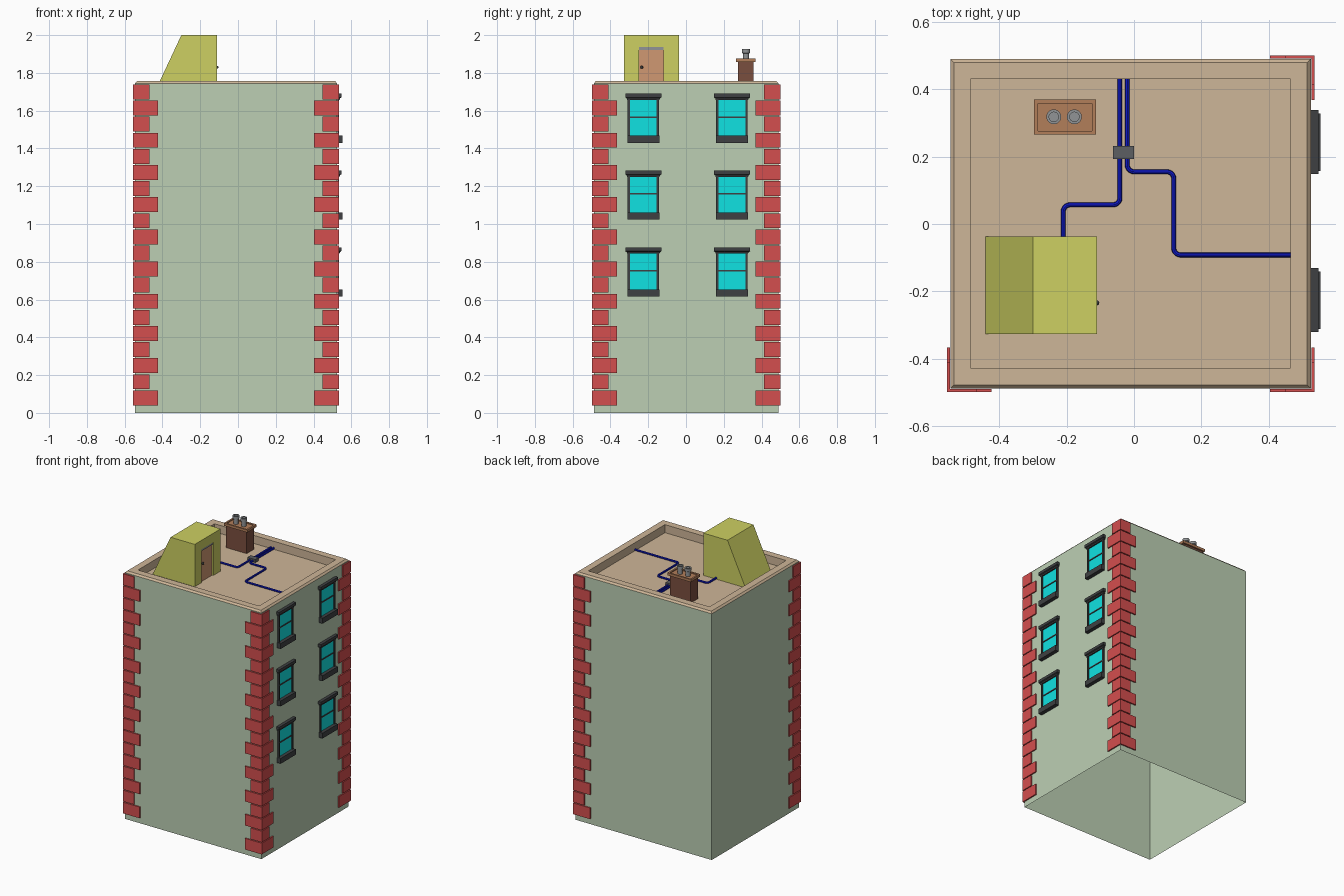
import bpy, bmesh, math
from mathutils import Vector

if "Cube" in bpy.data.objects:
    bpy.data.objects.remove(bpy.data.objects["Cube"])


def lin(c):
    c /= 255
    return c / 12.92 if c <= 0.04045 else ((c + 0.055) / 1.055) ** 2.4


def mat(name, r, g, b):
    m = bpy.data.materials.new(name)
    m.diffuse_color = (lin(r), lin(g), lin(b), 1)
    m.use_nodes = True
    m.node_tree.nodes["Principled BSDF"].inputs["Base Color"].default_value = m.diffuse_color
    return m


PLASTER = mat("plaster", 188, 207, 180)
BRICK = mat("red_brick", 212, 78, 78)
TAN = mat("tan_roof", 206, 182, 152)
DARK = mat("dark_frame", 62, 64, 66)
GLASS = mat("glass", 16, 226, 226)
YELLOW = mat("yellow_hut", 205, 208, 98)
DOOR = mat("door", 208, 152, 114)
GREY = mat("metal", 145, 148, 150)
BOX = mat("bracket_grey", 92, 94, 98)
STACK = mat("chimney_brown", 122, 78, 62)
CAP = mat("chimney_cap", 178, 126, 90)
BLUE = mat("blue_pipe", 16, 26, 205)


def finish(bm, name, m):
    bmesh.ops.recalc_face_normals(bm, faces=bm.faces)
    me = bpy.data.meshes.new(name)
    bm.to_mesh(me)
    bm.free()
    ob = bpy.data.objects.new(name, me)
    bpy.context.collection.objects.link(ob)
    me.materials.append(m)
    return ob


def rect(x0, x1, y0, y1, z):
    return [(x0, y0, z), (x1, y0, z), (x1, y1, z), (x0, y1, z)]


def loft(name, m, rings, bottom=True, top=True):
    """Skin a stack of equal-sized closed rings."""
    bm = bmesh.new()
    vs = [[bm.verts.new(p) for p in r] for r in rings]
    n = len(vs[0])
    for a, b in zip(vs, vs[1:]):
        for i in range(n):
            j = (i + 1) % n
            bm.faces.new((a[i], a[j], b[j], b[i]))
    if bottom:
        bm.faces.new(vs[0][::-1])
    if top:
        bm.faces.new(vs[-1])
    return finish(bm, name, m)


def box(name, m, x0, x1, y0, y1, z0, z1):
    return loft(name, m, [rect(x0, x1, y0, y1, z0), rect(x0, x1, y0, y1, z1)])


def smooth(ob):
    bpy.ops.object.select_all(action='DESELECT')
    ob.select_set(True)
    bpy.context.view_layer.objects.active = ob
    bpy.ops.object.shade_smooth_by_angle(angle=math.radians(40))


X0, X1, Y0, Y1 = -0.545, 0.525, -0.488, 0.49
DECK, WALL, TOP = 1.70, 1.745, 1.757

# Hollow wall shell, open underneath
loft("walls", PLASTER, [rect(X0, X1, Y0, Y1, 0), rect(X0, X1, Y0, Y1, WALL)], False, False)


# Parapet with bevelled rim and sunken roof deck
def inset(d, z):
    return rect(X0 + d, X1 - d, Y0 + d, Y1 - d, z)


loft("parapet_and_roof", TAN, [inset(0, WALL), inset(0.011, TOP), inset(0.06, TOP),
                               inset(0.06, DECK)], False, True)

# Corner stones: L-shaped blocks alternating long and short
T, GAP = 0.01, 0.001
PITCH = 1.705 / 20
for label, cx, cy, sx, sy in (("front_left", X0, Y0, 1, 1), ("front_right", X1, Y0, -1, 1),
                              ("back_right", X1, Y1, -1, -1)):
    for i in range(20):
        leg = 0.122 if i % 2 == 0 else 0.077
        prof = [(-T, -T), (leg, -T), (leg, -GAP), (-GAP, -GAP), (-GAP, leg), (-T, leg)]
        z = 0.04 + i * PITCH
        loft(f"corner_stone_{label}_{i:02d}", BRICK,
             [[(cx + sx * u, cy + sy * v, h) for u, v in prof] for h in (z, z + 0.079)])

# Windows on the right wall
F = X1 + 0.0005
for row in range(3):
    z = 1.69 - 0.407 * row
    for col, y in enumerate((-0.226, 0.243)):
        n = f"window_{row}_{col}_"
        loft(n + "lintel", DARK, [rect(F, 0.538, y - 0.086, y + 0.086, z - 0.033),
                                  rect(F, 0.540, y - 0.088, y + 0.088, z - 0.024),
                                  rect(F, 0.547, y - 0.095, y + 0.095, z - 0.02),
                                  rect(F, 0.547, y - 0.095, y + 0.095, z)])
        box(n + "sill", DARK, F, 0.553, y - 0.085, y + 0.085, z - 0.26, z - 0.222)
        for s, side in ((-1, "left"), (1, "right")):
            a, b = sorted((y + s * 0.071, y + s * 0.083))
            box(n + side + "_jamb", DARK, F, 0.536, a, b, z - 0.222, z - 0.033)
        box(n + "glass", GLASS, F, 0.529, y - 0.071, y + 0.071, z - 0.222, z - 0.033)
        box(n + "mid_bar", DARK, F, 0.533, y - 0.071, y + 0.071, z - 0.128, z - 0.120)

# Roof access hut with sloped back and recessed doorway
B = DECK + 0.0005
hut = loft("roof_hut", YELLOW, [rect(-0.44, -0.11, -0.327, -0.037, B),
                                rect(-0.30, -0.11, -0.327, -0.037, 2.0)])
cut = box("doorway_cutter", YELLOW, -0.128, -0.05, -0.25, -0.12, 1.66, 1.936)
cut.hide_render = True
mod = hut.modifiers.new("doorway", 'BOOLEAN')
mod.operation, mod.object, mod.solver = 'DIFFERENCE', cut, 'EXACT'
bpy.context.view_layer.objects.active = hut
bpy.ops.object.modifier_apply(modifier=mod.name)
bpy.data.objects.remove(cut)
box("hut_door", DOOR, -0.1275, -0.119, -0.25, -0.12, B, 1.922)
box("door_header", GREY, -0.1275, -0.112, -0.25, -0.12, 1.922, 1.936)
bpy.ops.mesh.primitive_uv_sphere_add(segments=12, ring_count=8, radius=0.008,
                                     location=(-0.111, -0.234, 1.83))
knob = bpy.context.object
knob.name = "door_knob"
knob.data.materials.append(DARK)
smooth(knob)

# Chimney stack, cap with shallow tray, two pots
box("chimney_stack", STACK, -0.285, -0.125, 0.275, 0.358, B, 1.858)
loft("chimney_cap", CAP, [rect(-0.297, -0.113, 0.265, 0.369, 1.857),
                          rect(-0.297, -0.113, 0.265, 0.369, 1.875),
                          rect(-0.285, -0.125, 0.276, 0.358, 1.875),
                          rect(-0.285, -0.125, 0.276, 0.358, 1.868)])
for i, cx in enumerate((-0.238, -0.177)):
    prof = ((0.016, 1.865), (0.016, 1.903), (0.022, 1.906), (0.022, 1.926),
            (0.014, 1.926), (0.014, 1.89))
    smooth(loft(f"chimney_pot_{i}", GREY,
                [[(cx + r * math.cos(k * math.tau / 20), 0.318 + r * math.sin(k * math.tau / 20), z)
                  for k in range(20)] for r, z in prof]))


# Roof pipes: swept curves with rounded corners
def pipe(name, pts, r=0.007, bend=0.02, z=DECK + 0.0085):
    P = [Vector((x, y, z)) for x, y in pts]
    path = [P[0]]
    for a, b, c in zip(P, P[1:], P[2:]):
        s, e = b + (a - b).normalized() * bend, b + (c - b).normalized() * bend
        o = s + e - b
        for k in range(6):
            t = k / 5 * math.pi / 2
            path.append(o + (s - o) * math.cos(t) + (e - o) * math.sin(t))
    path.append(P[-1])
    cu = bpy.data.curves.new(name, 'CURVE')
    cu.dimensions = '3D'
    cu.bevel_depth, cu.bevel_resolution, cu.use_fill_caps = r, 2, True
    sp = cu.splines.new('POLY')
    sp.points.add(len(path) - 1)
    for q, p in zip(sp.points, path):
        q.co = (*p, 1)
    cu.materials.append(BLUE)
    ob = bpy.data.objects.new(name, cu)
    bpy.context.collection.objects.link(ob)
    bpy.ops.object.select_all(action='DESELECT')
    ob.select_set(True)
    bpy.context.view_layer.objects.active = ob
    bpy.ops.object.convert(target='MESH')
    smooth(bpy.context.object)


pipe("hut_pipe", [(-0.042, 0.43), (-0.042, 0.057), (-0.21, 0.057), (-0.21, -0.04)])
pipe("side_pipe", [(-0.02, 0.43), (-0.02, 0.155), (0.118, 0.155), (0.118, -0.092), (0.465, -0.092)])
box("pipe_bracket", BOX, -0.062, 0.0, 0.193, 0.231, B, 1.723)
